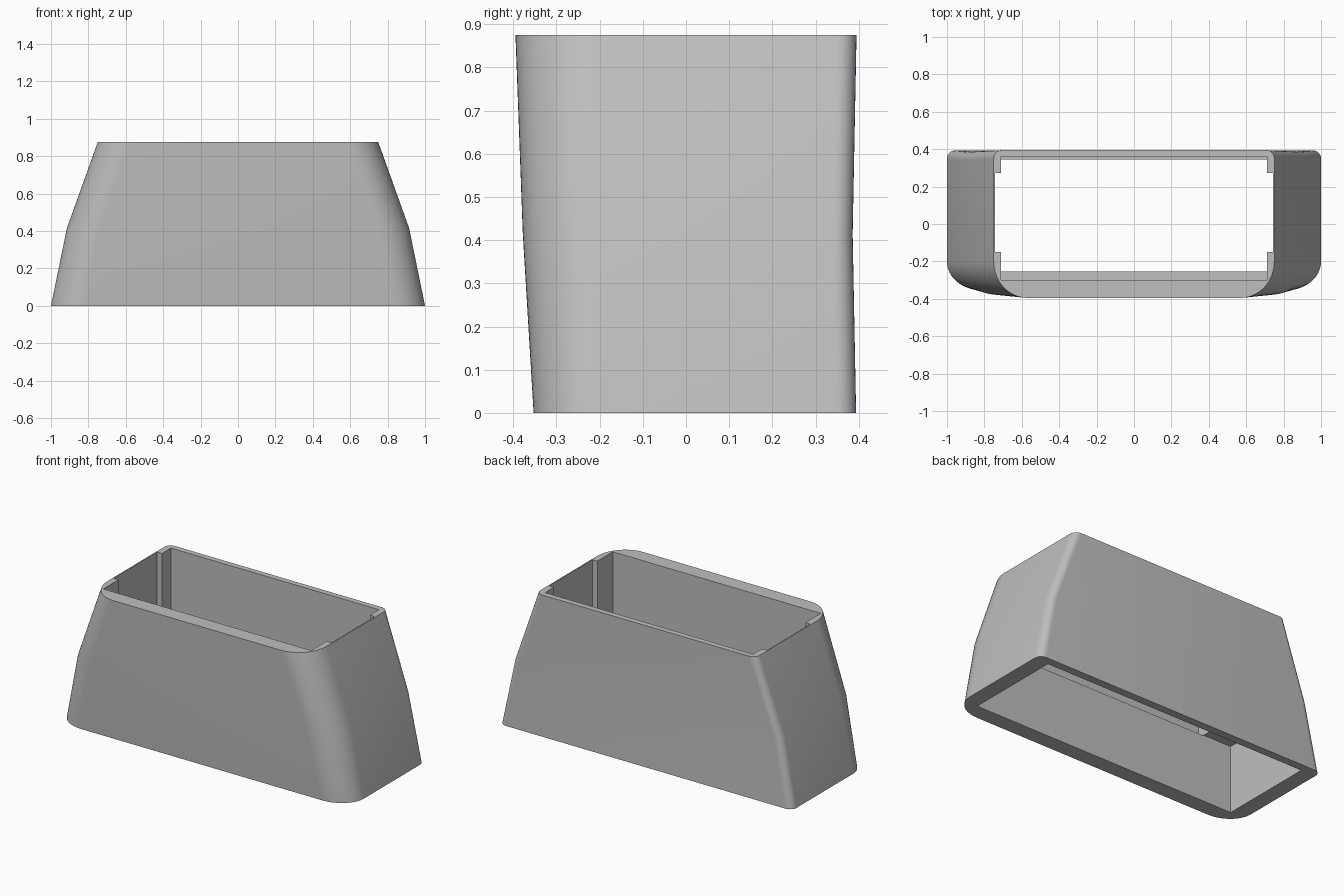
import bpy, bmesh
from math import sin, cos, pi

cube = bpy.data.objects.get("Cube")
if cube:
    bpy.data.objects.remove(cube, do_unlink=True)

# One plain grey for the whole shell
grey = bpy.data.materials.new("light_grey")
grey.use_nodes = True
colour = (0.52, 0.52, 0.52, 1)
grey.diffuse_color = colour
grey.node_tree.nodes["Principled BSDF"].inputs["Base Color"].default_value = colour

FRONT_STEPS, BACK_STEPS = 16, 8


def add_object(name, bm):
    bmesh.ops.recalc_face_normals(bm, faces=bm.faces)
    mesh = bpy.data.meshes.new(name)
    bm.to_mesh(mesh)
    bm.free()
    mesh.materials.append(grey)
    obj = bpy.data.objects.new(name, mesh)
    bpy.context.collection.objects.link(obj)
    return obj


def arc(x, y, rx, ry, start, steps):
    """Quarter ellipse, counter-clockwise from the start angle."""
    angles = [start + pi / 2 * i / steps for i in range(steps + 1)]
    return [(x + rx * cos(a), y + ry * sin(a)) for a in angles]


def outline(half_x, front, back):
    """Section with wide front corners and tight back corners."""
    rx, ry, rb = 0.18, -0.2 - front, 0.045
    xf, xb = half_x - rx, half_x - rb
    return (arc(-xf, -0.2, rx, ry, pi, FRONT_STEPS)
            + arc(xf, -0.2, rx, ry, -pi / 2, FRONT_STEPS)
            + arc(xb, back - rb, rb, rb, 0, BACK_STEPS)
            + arc(-xb, back - rb, rb, rb, pi / 2, BACK_STEPS))


def box(name, half_x, y0, y1, z0, z1):
    bm = bmesh.new()
    bmesh.ops.create_cube(bm, size=1)
    for v in bm.verts:
        v.co.x *= 2 * half_x
        v.co.y = y0 if v.co.y < 0 else y1
        v.co.z = z0 if v.co.z < 0 else z1
    return add_object(name, bm)


# Outer body: three sections lofted together
bm = bmesh.new()
rings = []
for z, half_x, front, back in ((0, 1.0, -0.353, 0.394),
                               (0.415, 0.915, -0.378, 0.386),
                               (0.875, 0.75, -0.395, 0.395)):
    rings.append([bm.verts.new((x, y, z)) for x, y in outline(half_x, front, back)])
for low, high in zip(rings, rings[1:]):
    for i in range(len(low)):
        j = (i + 1) % len(low)
        bm.faces.new((low[i], low[j], high[j], high[i]))
bm.faces.new(rings[0][::-1])
bm.faces.new(rings[-1])
shell = add_object("tapered_shell", bm)
bpy.context.view_layer.objects.active = shell
shell.select_set(True)

# Hollow: wide lower cavity, narrower upper cavity, side recesses between corner posts
cutters = [box("lower_cavity", 0.902, -0.255, 0.345, -0.1, 0.415),
           box("upper_cavity", 0.71, -0.30, 0.36, 0.412, 1),
           box("side_recess", 0.743, -0.15, 0.272, 0.40, 1.1)]
for cutter in cutters:
    cutter.hide_render = True
    mod = shell.modifiers.new(cutter.name, 'BOOLEAN')
    mod.operation = 'DIFFERENCE'
    mod.solver = 'EXACT'
    mod.object = cutter
    bpy.ops.object.modifier_apply(modifier=mod.name)
    bpy.data.objects.remove(cutter, do_unlink=True)

# Smooth rounded corners, crisp rims
bpy.ops.object.select_all(action='DESELECT')
shell.select_set(True)
bpy.context.view_layer.objects.active = shell
bpy.ops.object.shade_smooth_by_angle(angle=0.4)
